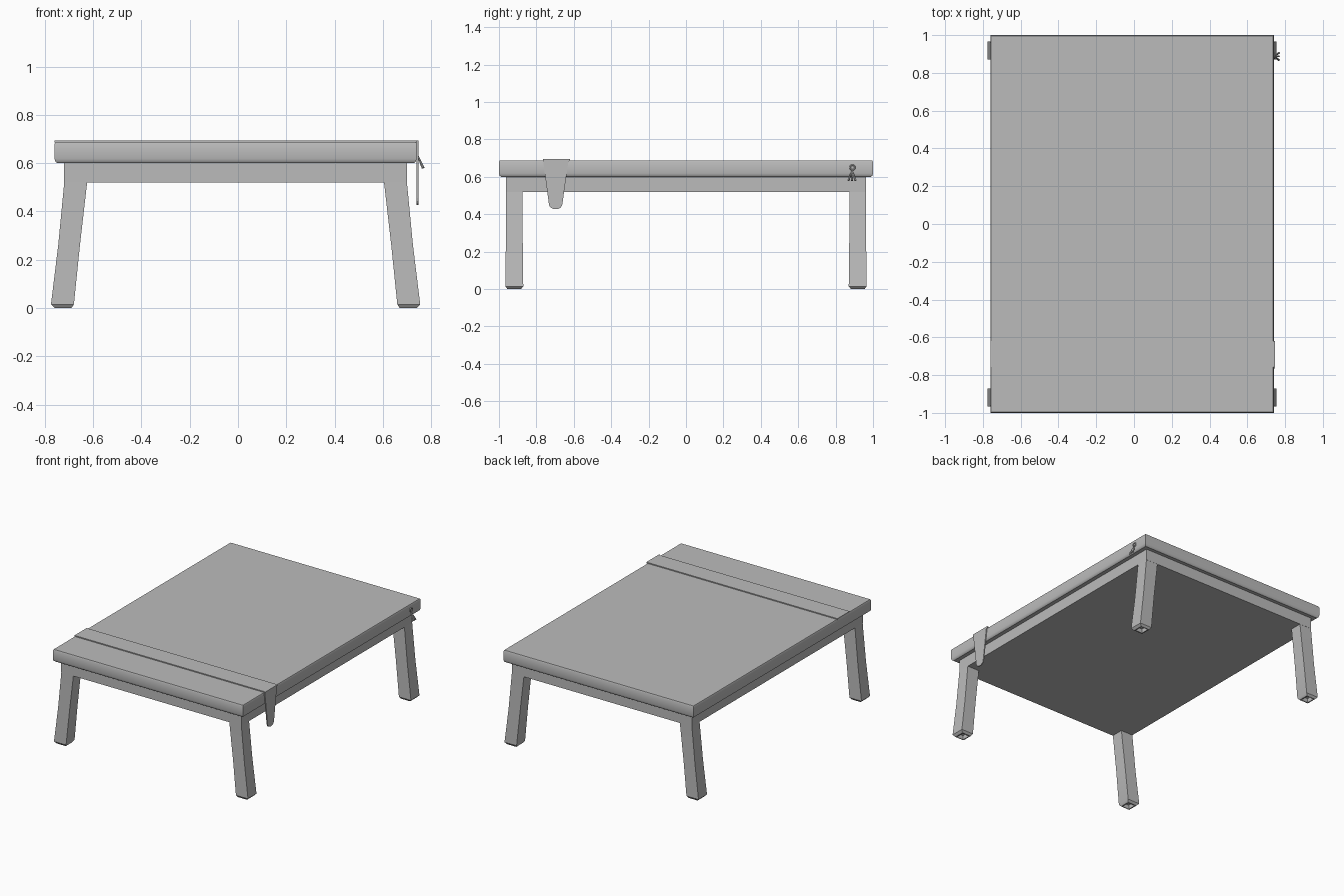
import bpy, bmesh, math
from mathutils import Vector

cube = bpy.data.objects.get("Cube")
if cube:
    bpy.data.objects.remove(cube, do_unlink=True)

grey = bpy.data.materials.new("plain grey")
grey.use_nodes = True
COLOUR = (0.5, 0.5, 0.5, 1)
grey.diffuse_color = COLOUR
grey.node_tree.nodes["Principled BSDF"].inputs["Base Color"].default_value = COLOUR

CX = -0.01  # the table sits slightly off centre because of the hanging trim


def finish(bm, name, smooth=False):
    bmesh.ops.recalc_face_normals(bm, faces=bm.faces)
    mesh = bpy.data.meshes.new(name)
    bm.to_mesh(mesh)
    bm.free()
    mesh.materials.append(grey)
    obj = bpy.data.objects.new(name, mesh)
    bpy.context.collection.objects.link(obj)
    if smooth:
        bpy.ops.object.select_all(action='DESELECT')
        obj.select_set(True)
        bpy.context.view_layer.objects.active = obj
        bpy.ops.object.shade_smooth_by_angle(angle=math.radians(35))
    return obj


def loft(name, rings, smooth=False):
    """Join stacked rectangles, each given as (z, x0, x1, y0, y1)."""
    bm = bmesh.new()
    loops = [[bm.verts.new(p) for p in
              ((x0, y0, z), (x1, y0, z), (x1, y1, z), (x0, y1, z))]
             for z, x0, x1, y0, y1 in rings]
    for a, b in zip(loops, loops[1:]):
        for i in range(4):
            j = (i + 1) % 4
            bm.faces.new((a[i], a[j], b[j], b[i]))
    bm.faces.new(loops[0][::-1])
    bm.faces.new(loops[-1])
    return finish(bm, name, smooth)


def box(name, x0, x1, y0, y1, z0, z1):
    return loft(name, [(z, x0, x1, y0, y1) for z in (z0, z1)])


def side_plate(name, outline, x, thickness):
    """Extrude a (y, z) outline along x."""
    bm = bmesh.new()
    face = bm.faces.new([bm.verts.new((x, y, z)) for y, z in outline])
    new = bmesh.ops.extrude_face_region(bm, geom=[face])["geom"]
    bmesh.ops.translate(bm, vec=(thickness, 0, 0),
                        verts=[v for v in new if isinstance(v, bmesh.types.BMVert)])
    return finish(bm, name)


# Top slab with softened edges
slab = [(0.60, 0.012), (0.606, 0.004), (0.618, 0), (0.68, 0), (0.688, 0.004)]
loft("top_slab", [(z, CX - 0.75 + i, CX + 0.75 - i, i - 1, 1 - i) for z, i in slab], True)

# Apron under the slab
box("apron", CX - 0.71, CX + 0.71, -0.963, 0.963, 0.52, 0.602)

# Splayed legs: z, inner x, outer x, inner y, outer y (hollow foot first)
leg = [(0.03, 0.688, 0.742, 0.89, 0.95),
       (0.0, 0.688, 0.742, 0.89, 0.95),
       (0.0, 0.68, 0.75, 0.882, 0.955),
       (0.015, 0.67, 0.765, 0.87, 0.966),
       (0.26, 0.645, 0.735, 0.873, 0.963),
       (0.53, 0.614, 0.709, 0.875, 0.962)]
for sx, side in ((1, "left"), (-1, "right")):
    for sy, end in ((-1, "front"), (1, "back")):
        loft(f"{end}_{side}_leg",
             [(z, CX + sx * a, CX + sx * b, sy * c, sy * d) for z, a, b, c, d in leg], True)

# Band across the top and its tapering hanging end
box("cloth_band", -0.76, 0.746, -0.757, -0.62, 0.685, 0.695)
tip = [(-0.697 + 0.036 * math.cos(a), 0.455 + 0.028 * math.sin(a))
       for a in (math.pi + math.pi * k / 8 for k in range(9))]
side_plate("band_end", [(-0.765, 0.695)] + tip + [(-0.627, 0.695)], 0.739, 0.008)

# Small ring with a tassel near the back of the left side
bm = bmesh.new()
rings = []
for i in range(16):
    a = math.tau * i / 16
    row = []
    for k in range(6):
        b = math.tau * k / 6
        r = 0.013 + 0.004 * math.cos(b)
        row.append(bm.verts.new((0.743 + 0.004 * math.sin(b),
                                 0.89 + r * math.cos(a), 0.65 + r * math.sin(a))))
    rings.append(row)
for i in range(16):
    a, b = rings[i], rings[(i + 1) % 16]
    for k in range(6):
        j = (k + 1) % 6
        bm.faces.new((a[k], a[j], b[j], b[k]))
finish(bm, "tassel_ring", True)

# Tassel strands fan out and away from the side
for n, spread in enumerate((-0.02, 0, 0.018)):
    top, end = Vector((0.744, 0.888, 0.634)), Vector((0.767, 0.888 + spread, 0.58))
    bm = bmesh.new()
    bmesh.ops.create_cone(bm, cap_ends=True, segments=6, radius1=0.003,
                          radius2=0.006, depth=(end - top).length)
    turn = (end - top).to_track_quat('Z', 'Y')
    for v in bm.verts:
        v.co = turn @ v.co + (top + end) / 2
    finish(bm, f"tassel_strand_{n + 1}")
